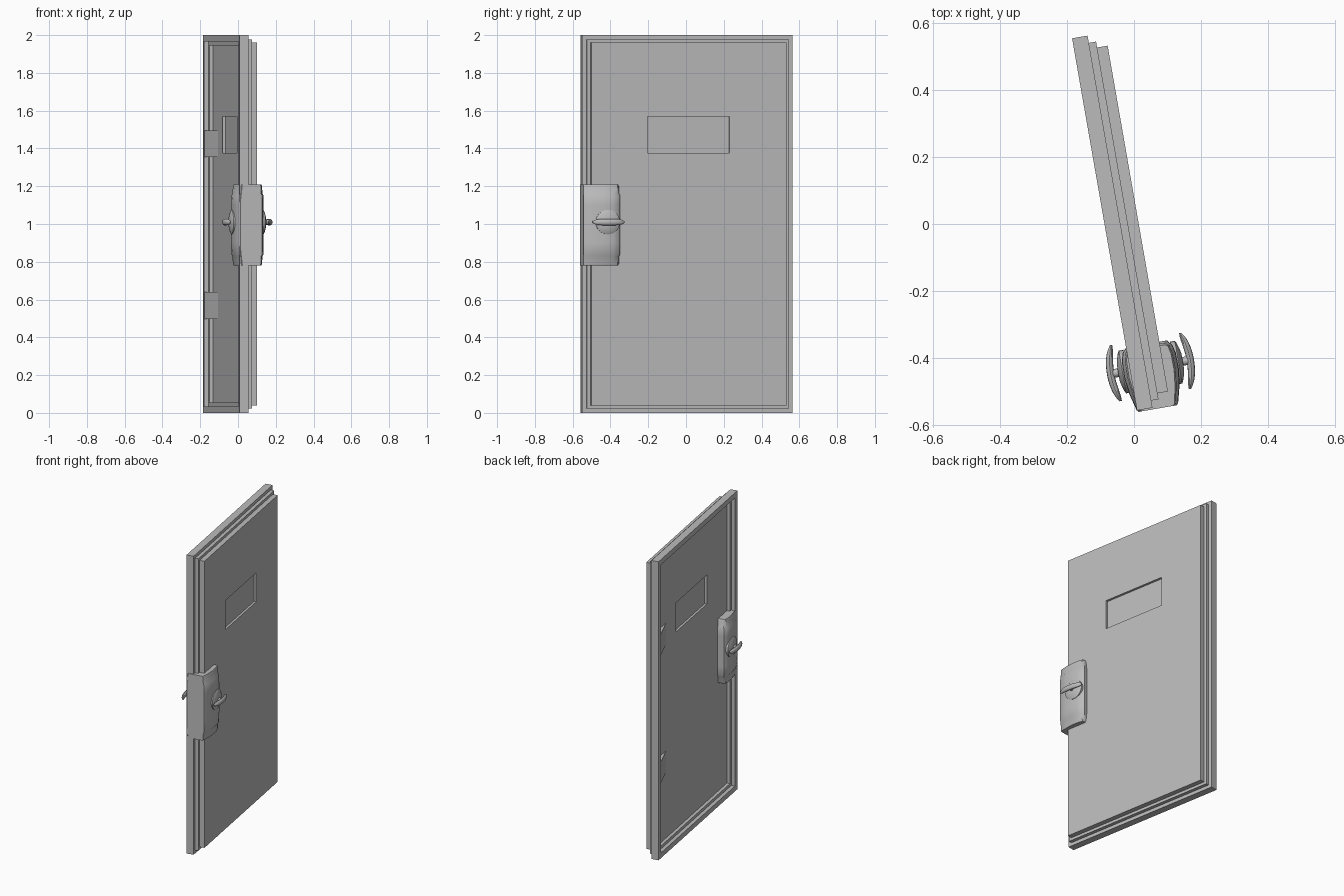
import bpy, bmesh, math
from mathutils import Matrix, Vector

cube = bpy.data.objects.get("Cube")
if cube:
    bpy.data.objects.remove(cube)

mat = bpy.data.materials.new("grey_metal")
mat.use_nodes = True
grey = (0.5, 0.5, 0.5, 1)
mat.diffuse_color = grey
mat.node_tree.nodes["Principled BSDF"].inputs["Base Color"].default_value = grey

SWING = Matrix.Rotation(math.radians(9.9), 4, 'Z')   # door stands ajar
MID = -0.025                                         # middle of the thickness
LOCK_Y, LOCK_Z = -0.43, 1.01


def finish(name, bm, smooth=False):
    bmesh.ops.recalc_face_normals(bm, faces=bm.faces)
    bm.transform(SWING)
    mesh = bpy.data.meshes.new(name)
    bm.to_mesh(mesh)
    bm.free()
    mesh.materials.append(mat)
    obj = bpy.data.objects.new(name, mesh)
    bpy.context.collection.objects.link(obj)
    if smooth:
        bpy.ops.object.select_all(action='DESELECT')
        obj.select_set(True)
        bpy.context.view_layer.objects.active = obj
        bpy.ops.object.shade_smooth_by_angle(angle=math.radians(35))
    return obj


def loft(rings):
    """Skin a list of closed rings and cap both ends."""
    bm = bmesh.new()
    loops = [[bm.verts.new(p) for p in ring] for ring in rings]
    n = len(loops[0])
    for a, b in zip(loops, loops[1:]):
        for i in range(n):
            j = (i + 1) % n
            bm.faces.new((a[i], a[j], b[j], b[i]))
    bm.faces.new(loops[0][::-1])
    bm.faces.new(loops[-1])
    return bm


def rect(x, y0, y1, z0, z1):
    return [(x, y0, z0), (x, y1, z0), (x, y1, z1), (x, y0, z1)]


def leaf(x, inset):
    return rect(x, -0.551 + inset, 0.579 - inset, inset, 2 - inset)


def window(x):
    return rect(x, -0.21, 0.231, 1.375, 1.57)


# Door leaf: stepped rim outside, stepped recess inside, sunken window both sides
finish("door_leaf", loft([
    window(-0.001), window(0.014),
    leaf(0.014, 0.04), leaf(-0.018, 0.04),
    leaf(-0.018, 0.022), leaf(-0.04, 0.022),
    leaf(-0.04, 0), leaf(-0.087, 0),
    leaf(-0.087, 0.035), leaf(-0.063, 0.035),
    leaf(-0.063, 0.055), leaf(-0.042, 0.055),
    window(-0.042), window(-0.027)]))

# Hinge wedges in the recess
for label, z in (("upper", 1.425), ("lower", 0.568)):
    rings = [[(-0.085, 0.546, h), (-0.041, 0.371, h), (-0.041, 0.546, h)]
             for h in (z - 0.071, z + 0.071)]
    finish(label + "_hinge", loft(rings))


# Lock housing wrapped around the free edge, bulging in the middle
def section(z, width, end):
    half = [(-0.556, 0.058), (-0.55, 0.063), (-0.5, 0.076), (-0.45, 0.083),
            (-0.4, 0.082), (-0.375, 0.075), (-0.36, 0.062)]
    pts = [(y, w * width) for y, w in half]
    pts = [(min(y, -0.36 - end), w) for y, w in pts]
    return ([(MID + w, y, z) for y, w in pts]
            + [(MID - w, y, z) for y, w in reversed(pts)])


finish("lock_housing", loft([section(z, w, e) for z, w, e in (
    (0.78, 0.82, 0.012), (0.79, 0.88, 0.006), (0.83, 0.91, 0.005), (0.838, 0.98, 0),
    (0.9, 1, 0), (1.1, 1, 0), (1.152, 0.98, 0), (1.16, 0.91, 0.005),
    (1.2, 0.88, 0.006), (1.21, 0.82, 0.012))]), True)


# Stepped rosette and stem, turned around the spindle axis
def turned(profile, side, count=24):
    return loft([[(MID + side * d, LOCK_Y + r * math.cos(t), LOCK_Z + r * math.sin(t))
                  for t in (2 * math.pi * i / count for i in range(count))]
                 for d, r in profile])


# Bowed lever with tapered ends
def lever(side, steps=16, count=12):
    rings = []
    for i in range(steps + 1):
        s = -1 + 2 * i / steps
        taper = max(0.3, (1 - abs(s) ** 4) ** 0.5)
        centre = Vector((MID + side * (0.121 - 0.016 * s * s), LOCK_Y + 0.085 * s, LOCK_Z))
        ring = []
        for k in range(count):
            t = 2 * math.pi * k / count
            ring.append(centre + Vector((0.011 * taper * math.cos(t), 0,
                                         0.017 * taper * math.sin(t))))
        rings.append(ring)
    return loft(rings)


for label, side in (("outer", 1), ("inner", -1)):
    finish(label + "_rosette", turned(((0.07, 0.065), (0.085, 0.065), (0.089, 0.058),
                                       (0.094, 0.042), (0.098, 0.025)), side), True)
    finish(label + "_stem", turned(((0.09, 0.013), (0.12, 0.013)), side, 16), True)
    finish(label + "_lever", lever(side), True)
